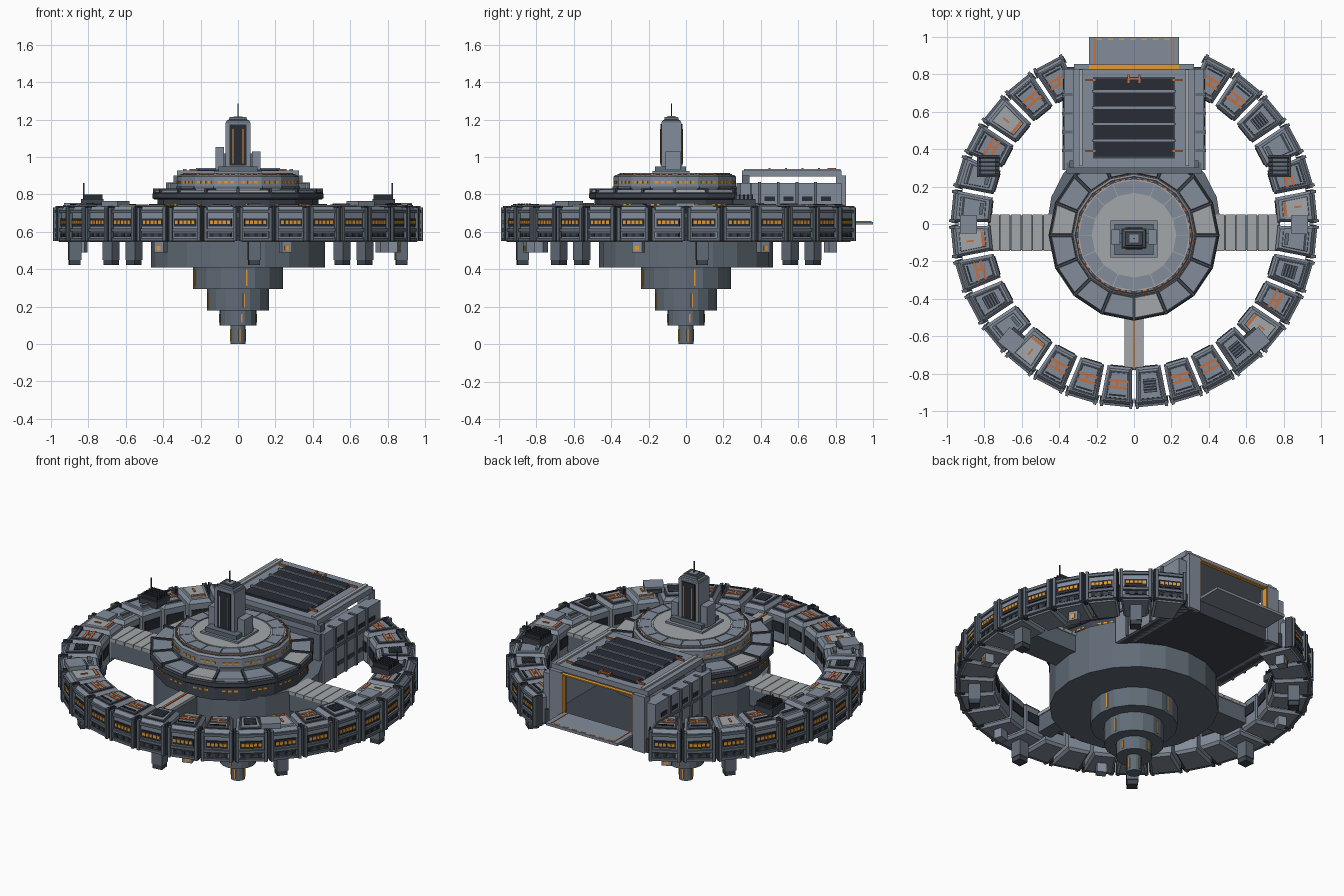
import bpy, bmesh, math
from mathutils import Matrix, Vector

if "Cube" in bpy.data.objects:
    bpy.data.objects.remove(bpy.data.objects["Cube"])

PALETTE = {
    "hull grey": (.225, .265, .325), "slate": (.12, .15, .185), "pale panel": (.37, .39, .40),
    "dark trim": (.05, .058, .075), "near black": (.022, .026, .036),
    "orange paint": (.55, .16, .05), "lit window": (.80, .32, .03)}
MATS = []
for mat_name, rgb in PALETTE.items():
    m = bpy.data.materials.new(mat_name)
    m.use_nodes = True
    m.diffuse_color = (*rgb, 1)
    m.node_tree.nodes["Principled BSDF"].inputs["Base Color"].default_value = (*rgb, 1)
    MATS.append(m)
HULL, SLATE, PALE, TRIM, BLACK, PAINT, LIT = range(len(MATS))
HERE = Matrix.Identity(4)


def loft(bm, mat, rings, M=HERE, top=None):
    """Skin a stack of equal rings and cap both ends."""
    vs = [[bm.verts.new(M @ Vector(p)) for p in ring] for ring in rings]
    n = len(vs[0])
    faces = [bm.faces.new(vs[0][::-1])]
    for a, b in zip(vs, vs[1:]):
        faces += [bm.faces.new((a[i], a[(i + 1) % n], b[(i + 1) % n], b[i])) for i in range(n)]
    faces.append(bm.faces.new(vs[-1]))
    for f in faces:
        f.material_index = mat
    if top is not None:
        faces[-1].material_index = top


def block(bm, mat, x, y, z, M=HERE):
    loft(bm, mat, [[(x[0], y[0], h), (x[1], y[0], h), (x[1], y[1], h), (x[0], y[1], h)] for h in z], M)


def mirrored(bm, mat, x, y, z):
    block(bm, mat, x, y, z)
    block(bm, mat, (-x[1], -x[0]), y, z)


def wedge(bm, mat, r0, r1, w0, w1, layers, M=HERE):
    """Ring segment pointing to -y; layers are (height, inset)."""
    loft(bm, mat, [[(-w1 + i, -r1 + i, z), (w1 - i, -r1 + i, z), (w0 - i, -r0 - i, z), (-w0 + i, -r0 - i, z)]
                   for z, i in layers], M)


def drum(bm, mat, n, layers, cy=0, top=None):
    """Faceted drum with a corner at the front; layers are (height, radius)."""
    loft(bm, mat, [[(r * math.sin(k * math.tau / n), cy - r * math.cos(k * math.tau / n), z)
                    for k in range(n)] for z, r in layers], top=top)


def finish(name, bm):
    bmesh.ops.recalc_face_normals(bm, faces=bm.faces)
    me = bpy.data.meshes.new(name)
    bm.to_mesh(me)
    bm.free()
    for m in MATS:
        me.materials.append(m)
    ob = bpy.data.objects.new(name, me)
    bpy.context.collection.objects.link(ob)


def turn(k, n, cy=0):
    return Matrix.Translation((0, cy, 0)) @ Matrix.Rotation((k + .5) * math.tau / n, 4, 'Z')


# Outer ring: g = grille, s = painted stripes, l = pale, p = plain, . = hangar gap
KINDS = "gssglsgplspgss....sslspplsgplsss"
N = len(KINDS)
ring, walls, roofs, pods = (bmesh.new() for _ in range(4))
for k, kind in enumerate(KINDS):
    if kind == '.':
        continue
    M = turn(k, N)
    wedge(ring, HULL, .765, .965, .066, .085, [(.545, .012), (.56, 0), (.715, 0), (.735, .015)], M)
    # corner ribs and rails on the outer wall
    for s in (-1, 1):
        xs = sorted((s * .07, s * .086))
        block(walls, SLATE, xs, (-.985, -.955), (.55, .73), M)
        block(walls, TRIM, sorted((s * .083, s * .09)), (-.972, -.93), (.55, .738), M)
    for z in (.552, .603, .7):
        block(walls, SLATE, (-.072, .072), (-.977, -.96), (z, z + .016), M)
    # window bands, outside and inside
    block(walls, BLACK, (-.062, .062), (-.972, -.96), (.628, .672), M)
    block(walls, TRIM, (-.062, .062), (-.972, -.96), (.572, .597), M)
    block(walls, BLACK, (-.052, .052), (-.768, -.76), (.62, .68), M)
    for i in range(5):
        x = -.055 + i * .023
        block(walls, LIT, (x, x + .017), (-.976, -.965), (.642, .66), M)
        block(walls, LIT, (x * .8, x * .8 + .012), (-.772, -.765), (.642, .66), M)
        if i in (0, 2, 4):
            block(walls, BLACK, (x, x + .02), (-.975, -.965), (.576, .592), M)
    # roof plates
    if kind in "gs":
        wedge(roofs, TRIM, .79, .945, .05, .064, [(.73, 0), (.739, 0)], M)
    wedge(roofs, PALE if kind == 'l' else HULL, .797, .937, .043, .057, [(.73, 0), (.743, .003)], M)
    if kind == 'g':
        wedge(roofs, BLACK, .83, .905, .034, .036, [(.74, 0), (.746, 0)], M)
        for i in range(5):
            y = -.9 + i * .015
            block(roofs, SLATE, (-.032, .032), (y, y + .006), (.745, .752), M)
    elif kind == 's':
        for y in (-.885, -.85):
            block(roofs, PAINT, (-.05, .05), (y, y + .014), (.74, .747), M)
        block(roofs, PAINT, (-.012, .002), (-.885, -.85), (.74, .747), M)
        block(roofs, BLACK, (-.045, .045), (-.925, -.915), (.74, .749), M)
    elif kind == 'l':
        block(roofs, PAINT, (-.04, .04), (-.82, -.805), (.74, .747), M)
        block(roofs, PAINT, (.0, .01), (-.9, -.86), (.74, .747), M)
    else:
        block(roofs, TRIM, (-.05, .05), (-.925, -.912), (.74, .75), M)
        block(roofs, SLATE, (-.03, .03), (-.83, -.81), (.74, .755), M)
    # hanging pods
    if k % 4 == 0:
        block(pods, SLATE, (-.033, .033), (-.91, -.845), (.45, .55), M)
        block(pods, TRIM, (-.03, .03), (-.907, -.848), (.422, .45), M)
    elif k in (1, 6, 10, 18, 22, 29):
        block(pods, HULL, (-.028, .028), (-.9, -.85), (.49, .55), M)
        block(pods, LIT, (-.012, .012), (-.904, -.9), (.5, .525), M)
finish("ring_modules", ring)
finish("ring_walls_and_windows", walls)
finish("ring_roof_plates", roofs)
finish("ring_pods", pods)

# Roof equipment on the ring
gear = bmesh.new()
for s in (-1, 1):
    def span(a, b):
        return sorted((s * a, s * b))
    block(gear, TRIM, span(.72, .84), (.25, .37), (.735, .775))
    block(gear, SLATE, span(.74, .82), (.265, .355), (.775, .795))
    for i in range(5):
        y = .26 + i * .022
        block(gear, BLACK, span(.725, .83), (y, y + .01), (.77, .8))
    block(gear, TRIM, span(.822, .828), (.345, .351), (.77, .86))
    block(gear, HULL, span(.84, .93), (-.05, .045), (.735, .755))
    tilt = Matrix.Translation((s * .655, -.625, 0)) @ Matrix.Rotation(s * .7, 4, 'Z')
    block(gear, HULL, (-.055, .055), (-.05, .05), (.735, .765), tilt)
    block(gear, TRIM, (-.04, .04), (.05, .065), (.735, .755), tilt)
finish("ring_equipment", gear)

# Spokes
spokes = bmesh.new()
mirrored(spokes, SLATE, (.40, .78), (-.14, .045), (.58, .68))
for i in range(6):
    x = .43 + i * .058
    mirrored(spokes, PALE, (x, x + .054), (-.145, .05), (.68, .70))
block(spokes, SLATE, (-.045, .045), (-.78, -.42), (.58, .68))
block(spokes, PALE, (-.05, .05), (-.775, -.42), (.68, .70))
block(spokes, PAINT, (-.006, .006), (-.775, -.42), (.70, .705))
finish("spokes", spokes)

# Hub drum and stepped keel
keel = bmesh.new()
drum(keel, SLATE, 20, [(.41, .465), (.70, .465)])
TIERS = [(.295, .24, .43), (.18, .165, .30), (.10, .10, .19), (0, .04, .11)]
for z0, r, z1 in TIERS:
    drum(keel, SLATE, 16, [(z0, r), (z1, r)])
    for k in range(0, 16, 4):
        block(keel, LIT, (-.004, .004), (-r * .981 - .004, -r * .9), (z0 + .015, z1 - .03), turn(k, 16))
finish("hub_keel", keel)

# Hub deck
CY = -.06
deck = bmesh.new()
drum(deck, TRIM, 16, [(.69, .43), (.78, .43)], CY)
drum(deck, TRIM, 16, [(.772, .445), (.78, .457), (.805, .457), (.812, .45)], CY)
drum(deck, HULL, 16, [(.81, .327), (.895, .327), (.905, .315)], CY, top=TRIM)
drum(deck, PALE, 32, [(.90, .298), (.908, .298)], CY)
drum(deck, PALE, 32, [(.90, .215), (.914, .215)], CY)
for k in range(16):
    M = turn(k, 16, CY)
    wedge(deck, PALE if k in (0, 4, 11) else HULL, .325, .437, .06, .081, [(.81, 0), (.825, .004)], M)
    wedge(deck, HULL, .222, .289, .042, .055, [(.90, 0), (.914, 0)], M)
    block(deck, SLATE, (-.06, .06), (-.326, -.318), (.83, .842), M)
    for i in range(3):
        x = -.045 + i * .034
        block(deck, LIT, (x, x + .02), (-.325, -.31), (.858, .872), M)
        block(deck, PAINT, (x, x + .02), (-.304, -.298), (.9, .909), M)
        block(deck, LIT, (x, x + .02), (-.425, -.41), (.74, .75), M)
    # rib between deck panels
    R = M @ Matrix.Rotation(math.pi / 16, 4, 'Z')
    block(deck, TRIM, (-.007, .007), (-.455, -.325), (.80, .832), R)
finish("hub_deck", deck)

# Command tower
tower = bmesh.new()
block(tower, HULL, (-.125, .125), (-.18, .02), (.90, .925))
block(tower, SLATE, (-.105, .105), (-.165, .0), (.925, .95))
block(tower, HULL, (-.067, .067), (-.13, -.025), (.94, 1.185))
loft(tower, SLATE, [[(-w, -.078 - w * .8, z), (w, -.078 - w * .8, z), (w, -.078 + w * .8, z), (-w, -.078 + w * .8, z)]
                    for z, w in ((1.18, .067), (1.195, .06), (1.2, .048), (1.213, .045))], top=TRIM)
block(tower, HULL, (-.025, .025), (-.1, -.055), (1.21, 1.218))
block(tower, TRIM, (-.003, .003), (-.081, -.075), (1.21, 1.285))
for y in ((-.136, -.13), (-.025, -.019)):
    block(tower, BLACK, (-.045, .045), y, (.955, 1.175))
for y in ((-.14, -.134), (-.021, -.015)):
    mirrored(tower, LIT, (.024, .029), y, (.965, 1.15))
block(tower, HULL, (-.12, -.075), (-.11, -.03), (.93, 1.055))
block(tower, HULL, (.075, .12), (-.11, -.03), (.93, 1.03))
mirrored(tower, SLATE, (.067, .08), (-.1, -.05), (.94, 1.02))
finish("command_tower", tower)

# Hangar
bay = bmesh.new()
block(bay, TRIM, (-.36, .36), (.30, .84), (.56, .645))
block(bay, SLATE, (-.36, .36), (.27, .33), (.56, .86))
mirrored(bay, HULL, (.30, .375), (.29, .83), (.56, .86))
mirrored(bay, SLATE, (.36, .382), (.29, .83), (.735, .75))
mirrored(bay, HULL, (.24, .32), (.80, .855), (.56, .90))
mirrored(bay, SLATE, (.30, .345), (.30, .34), (.85, .90))
mirrored(bay, LIT, (.234, .24), (.82, .853), (.65, .885))
block(bay, LIT, (-.24, .24), (.83, .853), (.885, .892))
for i in range(4):
    y = .42 + i * .1
    mirrored(bay, BLACK, (.374, .379), (y, y + .055), (.765, .79))
    mirrored(bay, TRIM, (.374, .379), (y, y + .055), (.62, .645))
    mirrored(bay, SLATE, (.33, .385), (y - .035, y - .02), (.56, .865))
finish("hangar_walls", bay)

lid = bmesh.new()
block(lid, HULL, (-.325, .325), (.30, .83), (.895, .927))
mirrored(lid, PALE, (.275, .295), (.31, .825), (.92, .937))
block(lid, TRIM, (-.22, .22), (.35, .785), (.92, .931))
block(lid, BLACK, (-.21, .21), (.36, .775), (.925, .934))
for i in range(4):
    y = .44 + i * .088
    block(lid, HULL, (-.225, .225), (y, y + .012), (.93, .942))
for y in (.385, .765):
    mirrored(lid, PAINT, (.205, .26), (y, y + .01), (.925, .937))
mirrored(lid, PAINT, (.025, .035), (.755, .80), (.925, .94))
block(lid, PAINT, (-.035, .035), (.772, .782), (.925, .94))
finish("hangar_roof", lid)

ramp = bmesh.new()
block(ramp, HULL, (-.24, .24), (.83, 1.0), (.638, .654))
mirrored(ramp, PAINT, (.207, .213), (.84, .99), (.65, .657))
for i in range(7):
    x = -.2 + i * .06
    block(ramp, LIT, (x, x + .03), (.985, .992), (.65, .657))
finish("hangar_ramp", ramp)
